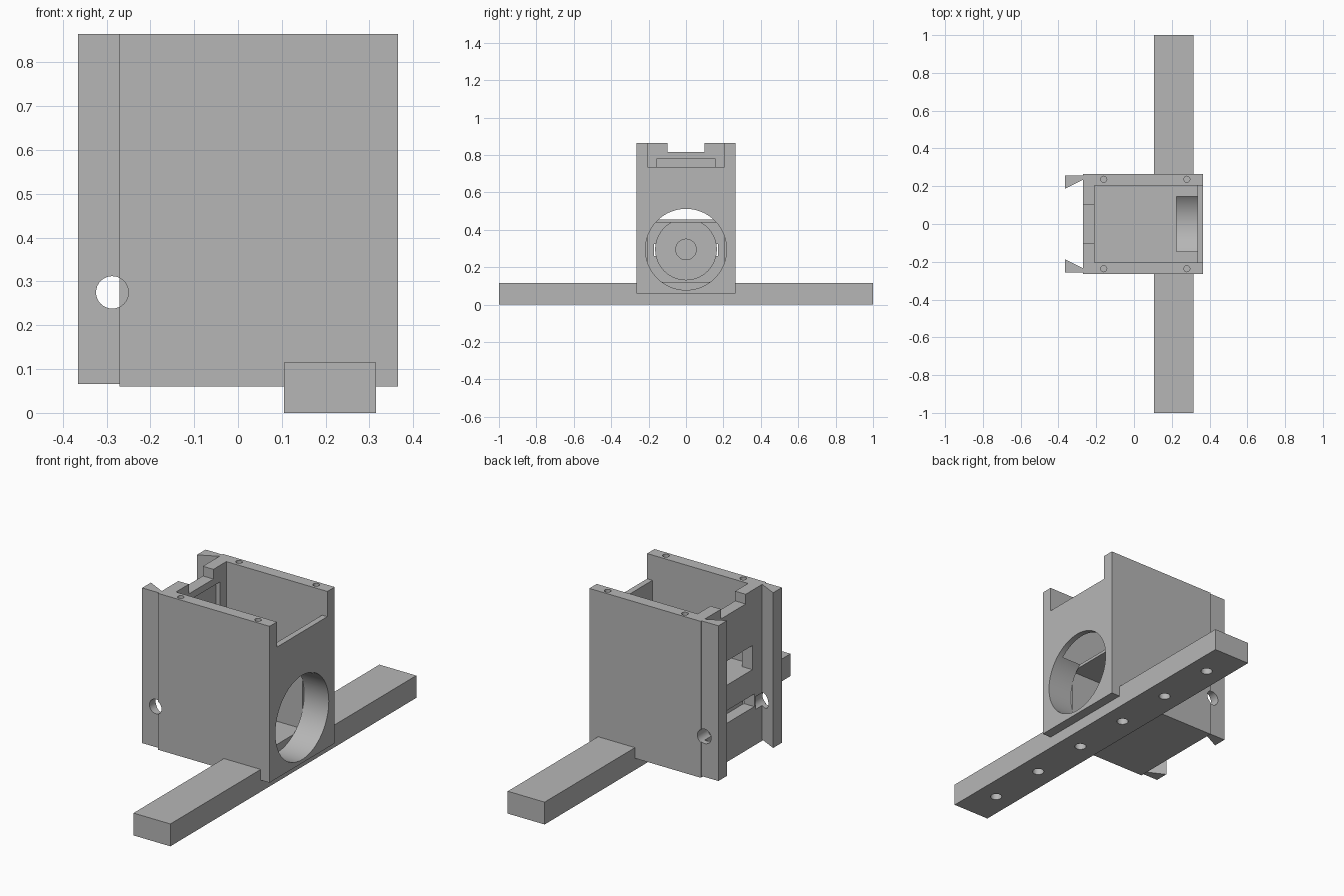
import bpy, math

cube = bpy.data.objects.get("Cube")
if cube:
    bpy.data.objects.remove(cube, do_unlink=True)

grey = bpy.data.materials.new("plain grey")
grey.use_nodes = True
grey.diffuse_color = (0.47, 0.47, 0.47, 1)
grey.node_tree.nodes["Principled BSDF"].inputs["Base Color"].default_value = (0.47, 0.47, 0.47, 1)


def block(name, x, y, z):
    """Box given by its (min, max) range on each axis."""
    bpy.ops.mesh.primitive_cube_add(size=1, location=[sum(r) / 2 for r in (x, y, z)])
    ob = bpy.context.object
    ob.name = name
    ob.scale = [r[1] - r[0] for r in (x, y, z)]
    bpy.ops.object.transform_apply(location=True, rotation=False, scale=True)
    ob.data.materials.append(grey)
    return ob


def rod(name, axis, radius, centre, length, sides=48):
    turn = {"x": (0, math.pi / 2, 0), "y": (math.pi / 2, 0, 0), "z": (0, 0, 0)}[axis]
    bpy.ops.mesh.primitive_cylinder_add(vertices=sides, radius=radius, depth=length,
                                        location=centre, rotation=turn)
    ob = bpy.context.object
    ob.name = name
    bpy.ops.object.transform_apply(location=True, rotation=True, scale=True)
    ob.data.materials.append(grey)
    return ob


def cut(target, cutters):
    """Subtract each cutter from the target, then discard it."""
    for cutter in cutters:
        bpy.context.view_layer.objects.active = target
        mod = target.modifiers.new("cut", "BOOLEAN")
        mod.operation = "DIFFERENCE"
        mod.solver = "EXACT"
        mod.object = cutter
        bpy.ops.object.modifier_apply(modifier=mod.name)
        bpy.data.objects.remove(cutter, do_unlink=True)


def smooth(ob):
    bpy.ops.object.select_all(action="DESELECT")
    ob.select_set(True)
    bpy.context.view_layer.objects.active = ob
    bpy.ops.object.shade_smooth_by_angle(angle=math.radians(30))


def bore():
    return rod("bore_cutter", "x", 0.217, (0.325, 0, 0.295), 0.2, 96)


# Housing: open upper pocket, lower chamber, round bore and low end wall
housing = block("housing", (-0.27, 0.365), (-0.265, 0.265), (0.06, 0.865))
cut(housing, [
    block("upper_pocket", (-0.21, 0.335), (-0.205, 0.205), (0.455, 1)),
    block("lower_chamber", (-0.21, 0.225), (-0.205, 0.205), (0.12, 0.44)),
    bore(),
    block("end_wall_gap", (0.3, 0.5), (-0.205, 0.205), (0.735, 1)),
])

# Back wall: top notch, inner recess, window and narrow slot
cut(housing, [
    block("top_notch", (-0.4, -0.15), (-0.1, 0.1), (0.815, 1)),
    block("inner_recess", (-0.235, -0.15), (-0.155, 0.155), (0.46, 0.78)),
    block("window", (-0.4, -0.15), (-0.155, 0.155), (0.456, 0.58)),
    block("slot", (-0.4, -0.15), (-0.17, 0.17), (0.26, 0.325)),
])

# Screw holes in the top rims
cut(housing, [rod("screw_hole", "z", 0.016, (x, y, 0.865), 0.2, 24)
              for x in (-0.16, 0.28) for y in (-0.237, 0.237)])

# Round boss on the inside of the back wall
boss = rod("chamber_boss", "x", 0.165, (-0.18, 0, 0.295), 0.06, 64)
cut(boss, [rod("boss_hole", "x", 0.055, (-0.14, 0, 0.295), 0.06, 32),
           block("boss_top_trim", (-0.3, 0), (-0.2, 0.2), (0.45, 0.6))])

# Hooked clip rails on the back corners, with cross holes
rails = []
for side, label in ((1, "left"), (-1, "right")):
    outline = [(-0.265, 0.258), (-0.365, 0.258), (-0.365, 0.187), (-0.265, 0.237)]
    verts = [(x, side * y, z) for z in (0.066, 0.865) for x, y in outline]
    faces = [(3, 2, 1, 0), (4, 5, 6, 7)]
    faces += [(i, (i + 1) % 4, (i + 1) % 4 + 4, i + 4) for i in range(4)]
    if side > 0:
        faces = [f[::-1] for f in faces]
    mesh = bpy.data.meshes.new(label + "_clip_rail")
    mesh.from_pydata(verts, [], faces)
    # Orient the faces outward
    import bmesh
    bm = bmesh.new()
    bm.from_mesh(mesh)
    bmesh.ops.recalc_face_normals(bm, faces=bm.faces)
    bm.to_mesh(mesh)
    bm.free()
    rail = bpy.data.objects.new(label + "_clip_rail", mesh)
    bpy.context.collection.objects.link(rail)
    mesh.materials.append(grey)
    for target in (rail, housing):
        cut(target, [rod("cross_hole", "y", 0.037, (-0.287, side * 0.24, 0.275), 0.12, 32)])
    rails.append(rail)

# Long mounting bar with blind holes underneath
bar = block("mounting_bar", (0.105, 0.315), (-1, 1), (0, 0.115))
cut(bar, [bore()] + [rod("bar_hole", "z", 0.028, (0.21, (i - 2.5) * 0.323, 0), 0.13, 32)
                     for i in range(6)])

for part in [housing, boss, bar] + rails:
    smooth(part)
